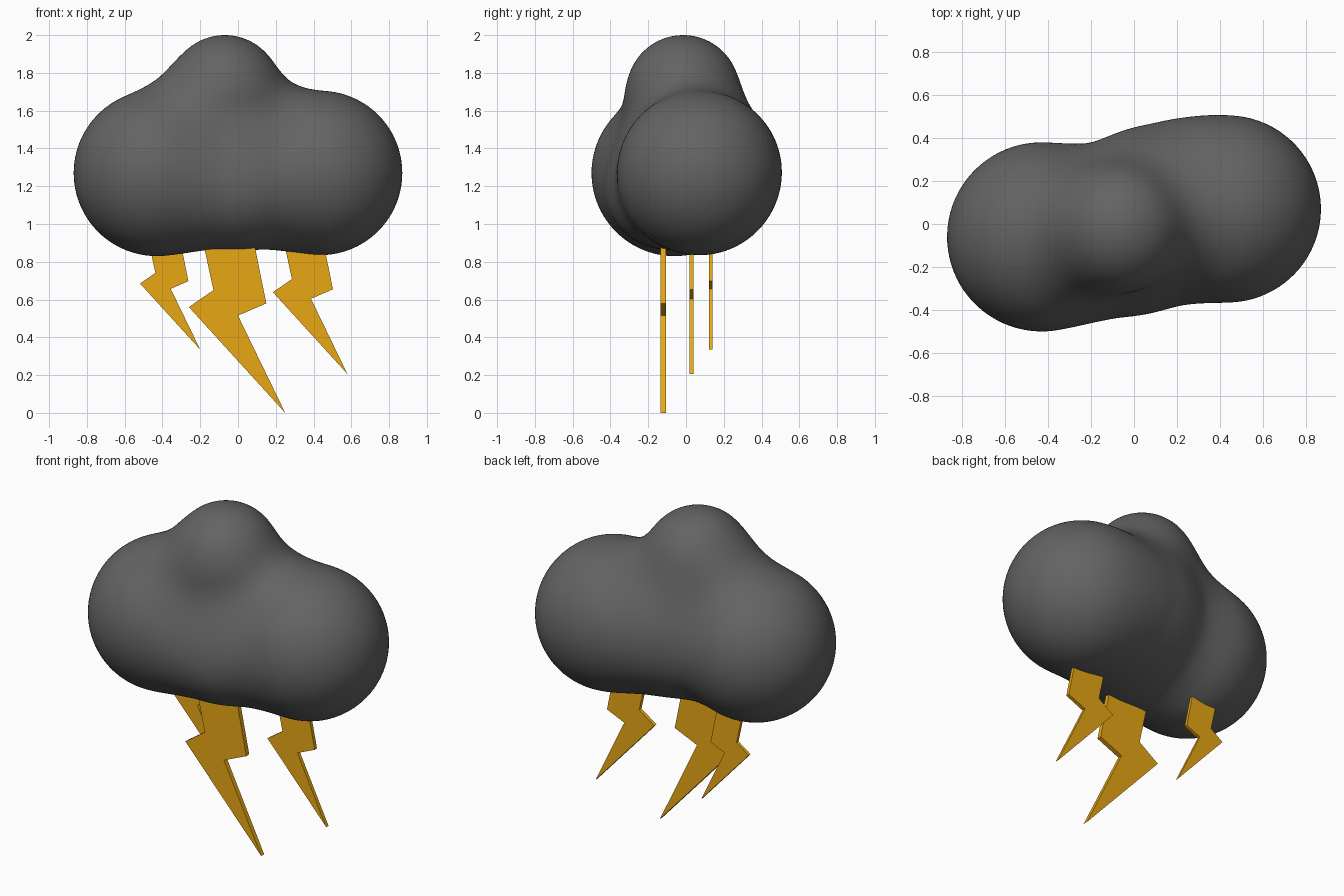
import bpy, bmesh
from mathutils import Vector

if "Cube" in bpy.data.objects:
    bpy.data.objects.remove(bpy.data.objects["Cube"])


def material(name, rgb):
    m = bpy.data.materials.new(name)
    m.diffuse_color = (*rgb, 1)
    m.use_nodes = True
    m.node_tree.nodes["Principled BSDF"].inputs["Base Color"].default_value = m.diffuse_color
    return m


grey = material("storm_grey", (0.125, 0.125, 0.125))
gold = material("lightning_gold", (0.80, 0.39, 0.007))


def add_object(name, bm, mat):
    mesh = bpy.data.meshes.new(name)
    bm.to_mesh(mesh)
    bm.free()
    mesh.materials.append(mat)
    obj = bpy.data.objects.new(name, mesh)
    bpy.context.collection.objects.link(obj)
    return obj


# Cloud puffs: centre and radius, melted together with a soft blend
PUFFS = [(Vector(c), r) for c, r in (
    ((-0.43, -0.06, 1.27), 0.44),    # left
    ((0.435, 0.07, 1.27), 0.435),    # right
    ((-0.07, -0.015, 1.70), 0.30),   # top
    ((0.00, -0.12, 1.18), 0.28),     # front
    ((0.08, 0.12, 1.30), 0.31),      # back
)]
BLEND = 0.25


def cloud_distance(p):
    d = 10.0
    for c, r in PUFFS:
        e = (p - c).length - r
        h = max(BLEND - abs(d - e), 0)
        d = min(d, e) - h * h / (4 * BLEND)
    return d


# Cloud: a sphere shrunk inwards onto the blended puffs
bm = bmesh.new()
bmesh.ops.create_icosphere(bm, subdivisions=6, radius=1)
core = Vector((0, 0, 1.3))
for v in bm.verts:
    ray, t = v.co.normalized(), 1.1
    for _ in range(60):
        d = cloud_distance(core + ray * t)
        t -= d * 0.95
        if abs(d) < 0.0005:
            break
    v.co = core + ray * t
for f in bm.faces:
    f.smooth = True
add_object("cloud", bm, grey)

# Lightning bolts: one zigzag profile measured from its tip, scaled
BOLT = [(0, 0), (-0.10, 0.58) , (-0.175, 0.95), (-0.445, 0.95),
        (-0.38, 0.65), (-0.51, 0.56)]
BOLT.insert(1, (-0.25, 0.515))


def bolt(name, tip_x, y, tip_z, scale, depth):
    bm = bmesh.new()
    face = bm.faces.new([bm.verts.new((tip_x + x * scale, y - depth / 2, tip_z + z * scale))
                         for x, z in BOLT])
    new = bmesh.ops.extrude_face_region(bm, geom=[face])["geom"]
    bmesh.ops.translate(bm, vec=(0, depth, 0),
                        verts=[g for g in new if isinstance(g, bmesh.types.BMVert)])
    bmesh.ops.recalc_face_normals(bm, faces=bm.faces)
    add_object(name, bm, gold)


bolt("middle_bolt", 0.25, -0.12, 0.0, 1.0, 0.028)
bolt("right_bolt", 0.58, 0.03, 0.205, 0.775, 0.022)
bolt("left_bolt", -0.20, 0.13, 0.335, 0.625, 0.019)
